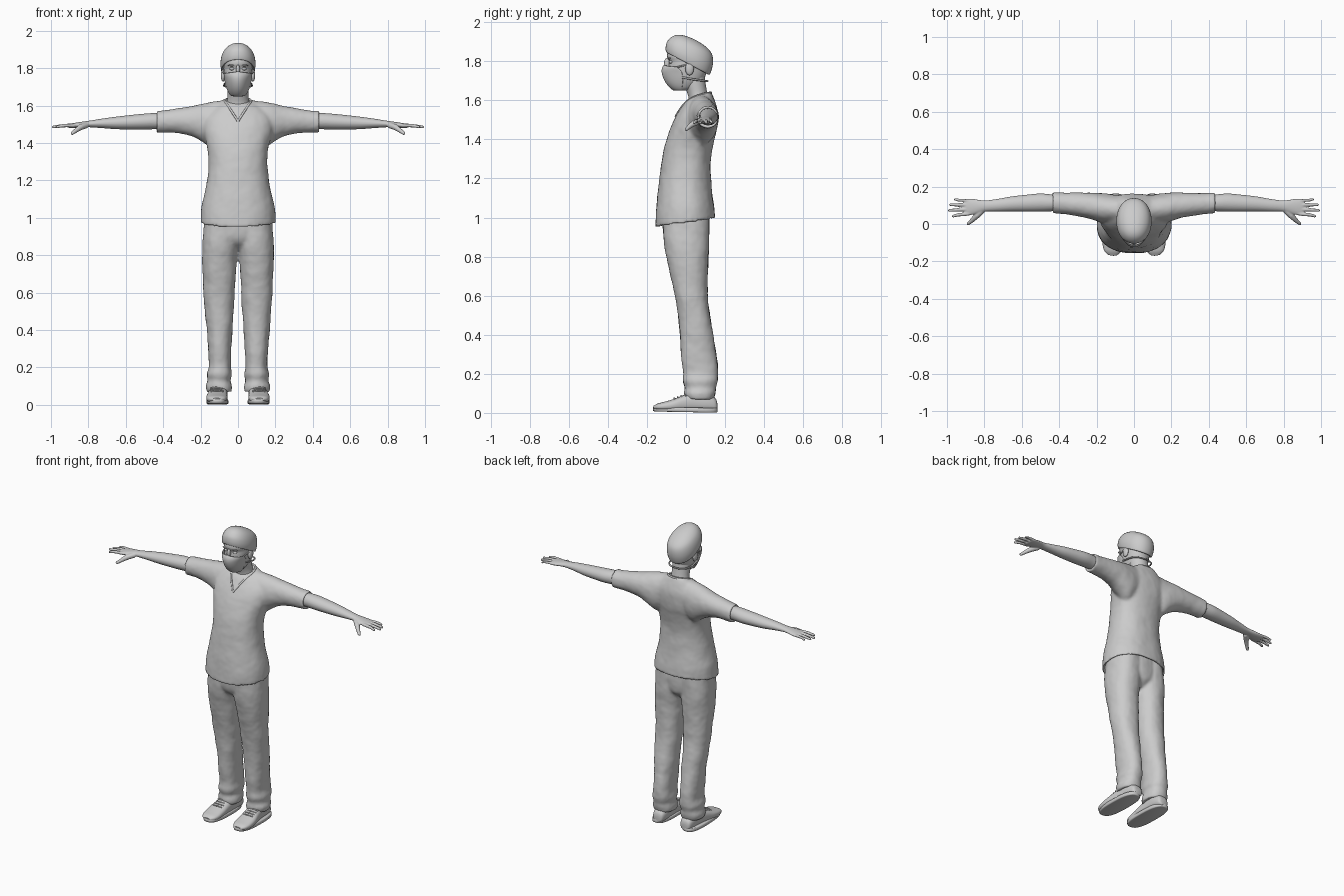
import bpy, bmesh, math
from mathutils import Vector


# ---- helpers -------------------------------------------------------------
def level(z, x0, x1, y0, y1, dz=0):
    """Horizontal ring; dz lifts the back and lowers the front."""
    return (((x0 + x1) / 2, (y0 + y1) / 2, z), ((x1 - x0) / 2, 0, 0), (0, (y1 - y0) / 2, dz))


def across(x, y0, y1, z0, z1):
    """Ring facing along x."""
    return ((x, (y0 + y1) / 2, (z0 + z1) / 2), (0, (y1 - y0) / 2, 0), (0, 0, (z1 - z0) / 2))


def along(y, x0, x1, z0, z1):
    """Ring facing along y."""
    return (((x0 + x1) / 2, y, (z0 + z1) / 2), ((x1 - x0) / 2, 0, 0), (0, 0, (z1 - z0) / 2))


def spline(a, b, c, d, t):
    return 0.5 * (2 * b + (c - a) * t + (2 * a - 5 * b + 4 * c - d) * t * t
                  + (3 * b - a - 3 * c + d) * t ** 3)


def loft(bm, rings, sx=1, n=32, p=2.0, steps=4):
    """Skin smoothly interpolated (super)elliptic rings and cap both ends."""
    rs = [[Vector(v) for v in r] for r in rings]
    fine = []
    for i in range(len(rs) - 1):
        a, b, c, d = rs[max(i - 1, 0)], rs[i], rs[i + 1], rs[min(i + 2, len(rs) - 1)]
        for s in range(steps):
            fine.append([spline(a[k], b[k], c[k], d[k], s / steps) for k in range(3)])
    fine.append(rs[-1])
    rows = []
    for c, u, v in fine:
        row = []
        for k in range(n):
            w = 2 * math.pi * k / n
            cu, sv = [math.copysign(abs(f) ** (2 / p), f) for f in (math.cos(w), math.sin(w))]
            q = c + u * cu + v * sv
            row.append(bm.verts.new((q.x * sx, q.y, q.z)))
        rows.append(row)
    for r0, r1 in zip(rows, rows[1:]):
        for k in range(n):
            bm.faces.new((r0[k], r0[(k + 1) % n], r1[(k + 1) % n], r1[k]))
    bm.faces.new(rows[0])
    bm.faces.new(rows[-1])


def tube(bm, pts, radii, n=14):
    """Round tapered limb through points, with rounded tip."""
    pts = [Vector(q) for q in pts]
    tip = (pts[-1] - pts[-2]).normalized()
    pts += [pts[-1] + tip * radii[-1] * 0.6, pts[-1] + tip * radii[-1] * 0.95]
    radii = list(radii) + [radii[-1] * 0.8, radii[-1] * 0.3]
    rings = []
    for i, q in enumerate(pts):
        t = (pts[min(i + 1, len(pts) - 1)] - pts[max(i - 1, 0)]).normalized()
        u = t.cross(Vector((0, 0, 1))).normalized()
        rings.append((q, u * radii[i], t.cross(u) * radii[i]))
    loft(bm, rings, n=n, steps=2)


def finish(name, bm, voxel=0, smooth=0, wrinkle=0, mirror=False):
    bmesh.ops.recalc_face_normals(bm, faces=bm.faces)
    me = bpy.data.meshes.new(name)
    bm.to_mesh(me)
    bm.free()
    me.shade_smooth()
    me.set_sharp_from_angle(angle=math.radians(50))
    ob = bpy.data.objects.new(name, me)
    bpy.context.collection.objects.link(ob)
    if voxel:
        m = ob.modifiers.new("merge", 'REMESH')
        m.mode, m.voxel_size, m.use_smooth_shade = 'VOXEL', voxel, True
    if smooth:
        m = ob.modifiers.new("soften", 'SMOOTH')
        m.factor, m.iterations = 0.5, smooth
    if wrinkle:
        tex = bpy.data.textures.new(name + "_folds", 'CLOUDS')
        tex.noise_scale = 0.11
        m = ob.modifiers.new("folds", 'DISPLACE')
        m.texture, m.strength, m.mid_level = tex, wrinkle, 0.5
    if mirror:
        ob.modifiers.new("mirror", 'MIRROR').use_mirror_merge = False
    return ob


def cord(name, pts, r, mirror=True):
    cu = bpy.data.curves.new(name, 'CURVE')
    cu.dimensions, cu.bevel_depth, cu.bevel_resolution = '3D', r, 2
    sp = cu.splines.new('NURBS')
    sp.points.add(len(pts) - 1)
    for q, co in zip(sp.points, pts):
        q.co = (*co, 1)
    sp.use_endpoint_u, sp.order_u = True, 3
    ob = bpy.data.objects.new(name, cu)
    bpy.context.collection.objects.link(ob)
    if mirror:
        ob.modifiers.new("mirror", 'MIRROR').use_mirror_merge = False


def ball(name, c, s, mirror=True):
    bm = bmesh.new()
    bmesh.ops.create_uvsphere(bm, u_segments=20, v_segments=12, radius=1)
    for v in bm.verts:
        v.co = Vector(a * b + o for a, b, o in zip(v.co, s, c))
    finish(name, bm, mirror=mirror)


# ---- shirt: torso with recessed hem, plus two short sleeves ----------------
bm = bmesh.new()
body = [(1.03, .16, -.12, .11, .02), (.985, .185, -.14, .13, .022), (.972, .2, -.156, .147, .022),
        (1.0, .2, -.156, .147, .018), (1.06, .196, -.152, .142, .01), (1.15, .174, -.142, .132, 0),
        (1.28, .156, -.126, .127, 0), (1.38, .165, -.105, .142, 0), (1.46, .185, -.078, .16, 0),
        (1.54, .18, -.04, .162, 0), (1.595, .13, -.004, .148, 0), (1.63, .078, .022, .128, .015)]
loft(bm, [level(z, -w, w, a, b, d) for z, w, a, b, d in body], n=48, p=2.25)
sleeve = [(.06, .0, .15, 1.42, 1.63), (.13, .0, .162, 1.37, 1.622), (.19, .012, .166, 1.405, 1.61),
          (.25, .03, .168, 1.438, 1.596), (.33, .045, .167, 1.452, 1.583), (.41, .055, .168, 1.457, 1.572),
          (.437, .056, .168, 1.457, 1.57), (.437, .063, .16, 1.466, 1.563), (.42, .066, .157, 1.47, 1.56)]
for s in (1, -1):
    loft(bm, [across(*r) for r in sleeve], sx=s)
shirt = finish("shirt", bm, voxel=.009, smooth=6, wrinkle=.008)

# collar edge laid on the shirt surface
bpy.context.view_layer.update()
ev = shirt.evaluated_get(bpy.context.evaluated_depsgraph_get())
guide = [(0, -.06, 1.52), (.02, -.04, 1.55), (.045, -.01, 1.588), (.066, .025, 1.622),
         (.073, .06, 1.64), (.062, .1, 1.648), (.035, .125, 1.648), (0, .132, 1.648)]
cord("collar", [ev.closest_point_on_mesh(Vector(g))[1] for g in guide], .006)

# ---- trousers ------------------------------------------------------------
bm = bmesh.new()
leg = [(.075, .045, .155, .01, .125), (.065, .034, .163, -.002, .138), (.1, .032, .172, -.01, .15),
       (.13, .04, .163, -.006, .153), (.165, .032, .168, -.018, .163), (.21, .038, .156, -.015, .163),
       (.3, .036, .16, -.026, .156), (.4, .03, .168, -.032, .14), (.5, .024, .177, -.042, .122),
       (.6, .018, .184, -.057, .112), (.75, .008, .189, -.09, .112), (.87, -.006, .191, -.113, .12),
       (1.02, -.01, .18, -.12, .118)]
for s in (1, -1):
    loft(bm, [level(*r) for r in leg], sx=s, p=2.2)
loft(bm, [level(z, -w, w, a, b) for z, w, a, b in
          [(.83, .05, -.05, .07), (.87, .13, -.1, .11), (.93, .18, -.118, .12), (1.03, .18, -.12, .118)]])
finish("trousers", bm, voxel=.009, smooth=4, wrinkle=.01)

# ---- shoes -----------------------------------------------------------------
bm = bmesh.new()
loft(bm, [along(*r) for r in
          [(.16, .08, .12, .012, .05), (.15, .065, .135, .008, .075), (.11, .056, .145, .006, .1),
           (.05, .056, .15, .006, .105), (-.01, .056, .16, .006, .092), (-.06, .056, .169, .008, .072),
           (-.11, .058, .168, .01, .057), (-.145, .068, .158, .014, .048), (-.166, .09, .137, .022, .036)]],
     p=2.5)
finish("shoe", bm, mirror=True)
bm = bmesh.new()
loft(bm, [level(z, .11 - w, .11 + w, a, b, -.003) for z, w, a, b in
          [(.004, .052, -.158, .155), (.008, .058, -.168, .161), (.024, .058, -.17, .161),
           (.028, .054, -.165, .158)]], p=2.7, steps=2)
finish("shoe_sole", bm, mirror=True)
for i in range(4):
    y, z = -.065 + i * .018, .074 + i * .006
    cord("shoelace", [(.078, y + .012, z - .004), (.112, y - .003, z + .007), (.146, y + .012, z - .004)], .004)

# ---- arms with hands ---------------------------------------------------------
bm = bmesh.new()
loft(bm, [across(*r) for r in
          [(.36, .072, .15, 1.475, 1.555), (.44, .068, .158, 1.474, 1.56), (.5, .066, .163, 1.472, 1.557),
           (.57, .066, .157, 1.472, 1.55), (.65, .067, .148, 1.474, 1.541), (.73, .067, .134, 1.48, 1.53),
           (.79, .067, .126, 1.484, 1.52), (.82, .062, .128, 1.485, 1.516), (.86, .05, .134, 1.482, 1.51),
           (.895, .045, .135, 1.48, 1.504), (.91, .052, .128, 1.483, 1.499)]])
for y0, y1, x, r in [(.056, .042, .967, .0095), (.079, .073, .988, .0098),
                     (.102, .103, .982, .0095), (.124, .132, .957, .0083)]:
    tube(bm, [(.875, y0, 1.494), (.91, (y0 * 2 + y1) / 3, 1.494), (.94, (y0 + y1) / 2, 1.492), (x, y1, 1.486)],
         [r, r, r * .95, r * .75])
tube(bm, [(.81, .075, 1.495), (.84, .045, 1.485), (.865, .02, 1.468), (.886, .002, 1.452)],
     [.016, .016, .012, .009])
finish("arm", bm, voxel=.004, smooth=2, mirror=True)

# ---- neck and head -----------------------------------------------------------
bm = bmesh.new()
loft(bm, [level(*r) for r in
          [(1.54, -.06, .06, .0, .1), (1.6, -.062, .062, .014, .115), (1.64, -.056, .056, .006, .108),
           (1.69, -.056, .056, -.012, .1), (1.75, -.055, .055, -.02, .095)]])
finish("neck", bm)
bm = bmesh.new()
loft(bm, [level(*r) for r in
          [(1.65, -.028, .028, -.055, .01), (1.665, -.045, .045, -.07, .045), (1.7, -.062, .062, -.085, .085),
           (1.74, -.071, .071, -.09, .105), (1.78, -.076, .076, -.088, .113), (1.8, -.077, .077, -.087, .115),
           (1.825, -.078, .078, -.097, .115), (1.86, -.072, .072, -.088, .105),
           (1.89, -.05, .05, -.05, .06)]], p=2.2)
finish("head", bm)
ball("ear", (.08, .018, 1.762), (.012, .022, .034))
ball("eye", (.031, -.076, 1.797), (.014, .012, .009))
ball("eyebrow", (.033, -.085, 1.815), (.021, .008, .005))
ball("nose_bridge", (0, -.096, 1.79), (.011, .016, .028), mirror=False)

# ---- face mask and straps ------------------------------------------------------
bm = bmesh.new()
rows = []
for z, front, back, w in [(1.648, -.062, -.02, .035), (1.665, -.085, -.02, .05), (1.69, -.106, -.015, .062),
                          (1.72, -.12, -.015, .07), (1.745, -.126, -.02, .074), (1.768, -.124, -.03, .076),
                          (1.785, -.112, -.045, .076)]:
    row = []
    for k in range(25):
        t = math.radians(-90 + 180 * k / 24)
        droop = -.012 * abs(math.sin(t)) if z > 1.76 else 0
        row.append(bm.verts.new((w * math.sin(t), back + (front - back) * math.cos(t) ** 1.15
                                 if abs(t) < 1.57 else back, z + droop)))
    rows.append(row)
for a, b in zip(rows, rows[1:]):
    for k in range(24):
        bm.faces.new((a[k], a[k + 1], b[k + 1], b[k]))
mask = finish("face_mask", bm)
mask.modifiers.new("thickness", 'SOLIDIFY').thickness = .005
mask.modifiers.new("round", 'SUBSURF').levels = 1
cord("lower_strap", [(.07, -.02, 1.718), (.077, .03, 1.708), (.07, .08, 1.702), (.04, .107, 1.698),
                     (0, .11, 1.698)], .005)
cord("upper_strap", [(.074, -.045, 1.77), (.081, -.01, 1.778), (.08, .03, 1.79)], .004)

# ---- tilted surgical cap ---------------------------------------------------------
bm = bmesh.new()
cap = [(-.09, 1.853, .105, 1.745, .074), (-.098, 1.846, .114, 1.732, .084), (-.103, 1.85, .124, 1.737, .09),
       (-.104, 1.873, .136, 1.775, .094), (-.097, 1.9, .138, 1.815, .089), (-.076, 1.923, .128, 1.846, .076),
       (-.05, 1.934, .1, 1.876, .055), (-.02, 1.934, .06, 1.903, .03), (.01, 1.926, .03, 1.918, .008)]
loft(bm, [((0, (a + b) / 2, (za + zb) / 2), (w, 0, 0), (0, (b - a) / 2, (zb - za) / 2))
          for a, za, b, zb, w in cap], n=40, p=2.15)
finish("surgical_cap", bm)
